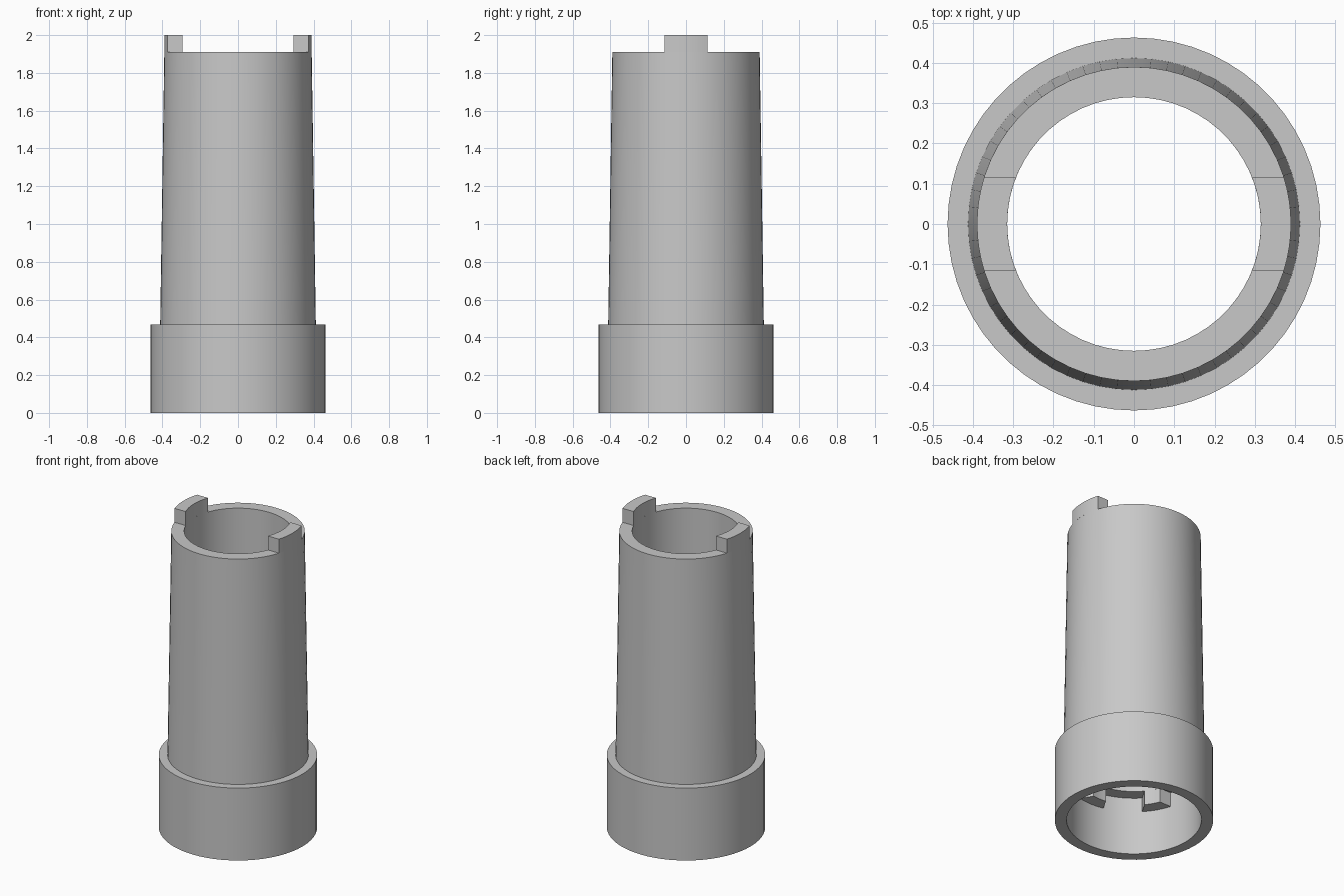
import bpy
import bmesh
from math import asin, cos, sin, pi, tau, radians

cube = bpy.data.objects.get("Cube")
if cube:
    bpy.data.objects.remove(cube, do_unlink=True)

BORE, SOCKET, RIM, COLLAR = 0.315, 0.394, 0.39, 0.463
SHOULDER, TOP = 0.467, 1.91
SLOT_HALF = 0.115

grey = bpy.data.materials.new("plain grey")
grey.use_nodes = True
colour = (0.58, 0.58, 0.58, 1)
grey.diffuse_color = colour
grey.node_tree.nodes["Principled BSDF"].inputs["Base Color"].default_value = colour


def finish(name, bm):
    bmesh.ops.recalc_face_normals(bm, faces=bm.faces)
    mesh = bpy.data.meshes.new(name)
    bm.to_mesh(mesh)
    bm.free()
    mesh.materials.append(grey)
    obj = bpy.data.objects.new(name, mesh)
    bpy.context.collection.objects.link(obj)
    bpy.ops.object.select_all(action='DESELECT')
    obj.select_set(True)
    bpy.context.view_layer.objects.active = obj
    bpy.ops.object.shade_smooth_by_angle(angle=radians(30))
    return obj


def lathe(name, profile, steps=60):
    """Spin a closed (radius, height) outline around z."""
    bm = bmesh.new()
    verts = [bm.verts.new((r, 0, z)) for r, z in profile]
    edges = [bm.edges.new((a, b)) for a, b in zip(verts, verts[1:] + verts[:1])]
    bmesh.ops.spin(bm, geom=verts + edges, cent=(0, 0, 0), axis=(0, 0, 1),
                   angle=tau, steps=steps, use_merge=True)
    bmesh.ops.remove_doubles(bm, verts=bm.verts, dist=1e-5)
    return finish(name, bm)


def arc_block(name, middle, half_angle, r_in, r_out, z0, z1, steps=8):
    """Curved block whose half angle depends on the radius."""
    bm = bmesh.new()
    outline = []
    for r, way in ((r_in, 1), (r_out, -1)):
        for i in range(steps + 1):
            a = middle + way * half_angle(r) * (2 * i / steps - 1)
            outline.append(bm.verts.new((r * cos(a), r * sin(a), z0)))
    n = steps + 1
    # strip of quads between the inner and outer arcs
    faces = [bm.faces.new((outline[i], outline[i + 1],
                           outline[2 * n - 2 - i], outline[2 * n - 1 - i]))
             for i in range(steps)]
    up = bmesh.ops.extrude_face_region(bm, geom=faces, use_keep_orig=True)
    moved = [v for v in up["geom"] if isinstance(v, bmesh.types.BMVert)]
    bmesh.ops.translate(bm, verts=moved, vec=(0, 0, z1 - z0))
    return finish(name, bm)


def slot_angle(r):
    return asin(SLOT_HALF / r)


def key_angle(r):
    return pi / 6 - slot_angle(r)


# Tapered tube with a wide hollow collar at its foot
CEILING = 0.375
lathe("tapered_sleeve", [
    (BORE, CEILING), (SOCKET, CEILING), (SOCKET, 0), (COLLAR, 0),
    (COLLAR, SHOULDER), (0.412, SHOULDER), (RIM, TOP), (BORE, TOP)])

# Two locking tabs on the upper rim
for side, middle in (("left", 0), ("right", pi)):
    arc_block(f"{side}_tab", middle, slot_angle, BORE, RIM, TOP, 2.0)

# Six keys under the socket ceiling, leaving straight-sided slots between them
for i in range(6):
    arc_block(f"socket_key_{i + 1}", pi / 6 + i * pi / 3, key_angle,
              BORE, SOCKET, 0.283, CEILING, steps=4)
